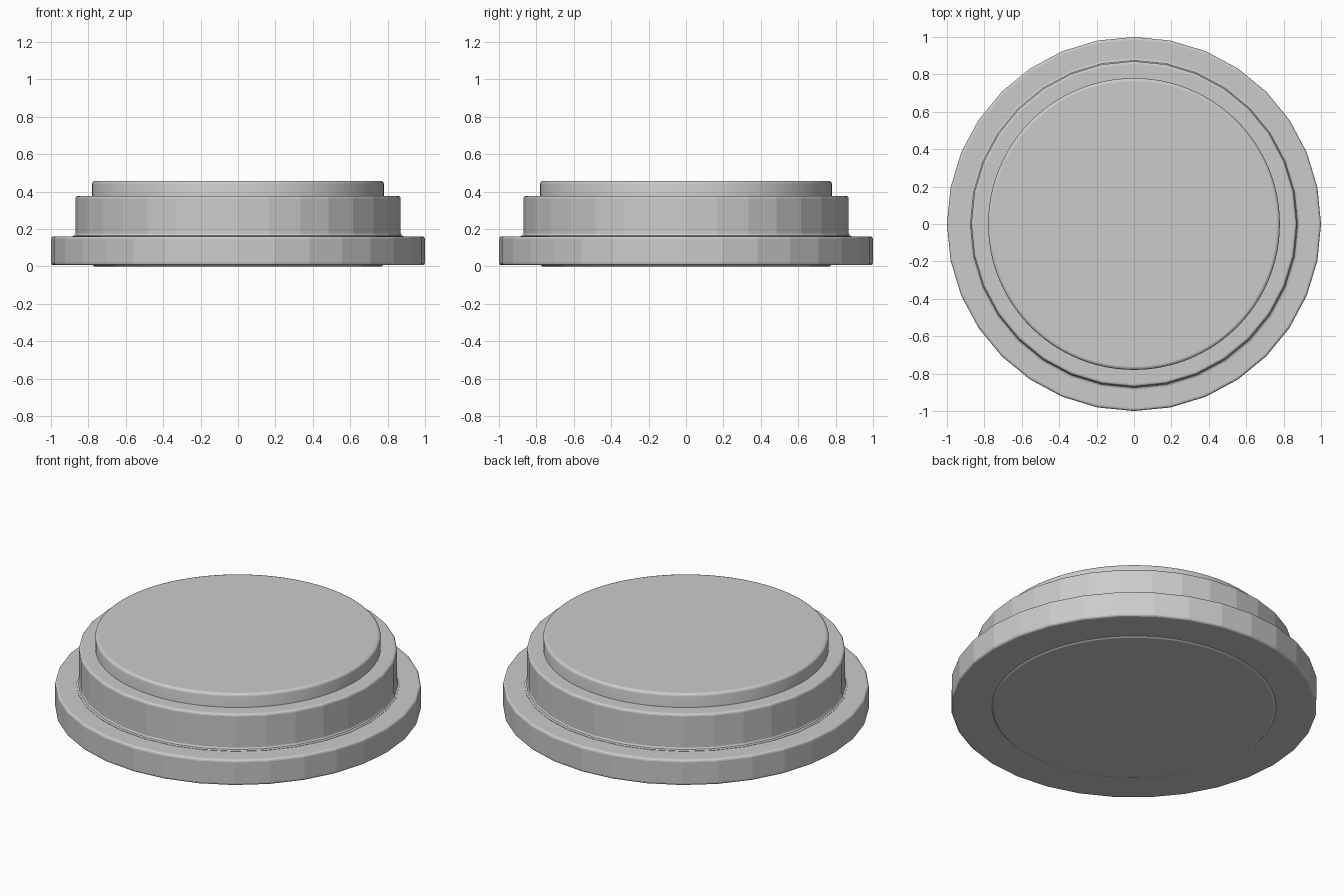
import bpy, bmesh, math

if "Cube" in bpy.data.objects:
    bpy.data.objects.remove(bpy.data.objects["Cube"])


def lathe(name, profile, sides):
    """Solid of revolution from (radius, z) points, capped at both ends."""
    bm = bmesh.new()
    rings = []
    for r, z in profile:
        rings.append([bm.verts.new((r * math.cos(2 * math.pi * i / sides),
                                    r * math.sin(2 * math.pi * i / sides), z))
                      for i in range(sides)])
    for a, b in zip(rings, rings[1:]):
        for i in range(sides):
            j = (i + 1) % sides
            bm.faces.new((a[i], a[j], b[j], b[i]))
    bm.faces.new(rings[0][::-1])
    bm.faces.new(rings[-1])
    mesh = bpy.data.meshes.new(name)
    bm.to_mesh(mesh)
    bm.free()
    obj = bpy.data.objects.new(name, mesh)
    bpy.context.collection.objects.link(obj)
    return obj


def rounded(r, z0, z1, bevel, steps=3):
    """Side profile with rounded bottom and top edges."""
    arc = [math.pi / 2 * k / steps for k in range(steps + 1)]
    low = [(r - bevel + bevel * math.sin(a), z0 + bevel - bevel * math.cos(a)) for a in arc]
    high = [(r - bevel + bevel * math.cos(a), z1 - bevel + bevel * math.sin(a)) for a in arc]
    return low + high


# Wide faceted flange
lathe("base_flange", rounded(1.0, 0.006, 0.16, 0.014), 32)

# Faceted body with a small fillet where it meets the flange
body = [(0.885, 0.15), (0.885, 0.162), (0.875, 0.166), (0.87, 0.176)]
body += rounded(0.87, 0.18, 0.376, 0.014)[4:]
lathe("middle_body", body, 32)

# Smooth inner disc running right through, just proud of the underside
core = lathe("inner_disc", rounded(0.78, 0.0, 0.457, 0.016), 96)
for poly in core.data.polygons:
    poly.use_smooth = len(poly.vertices) == 4
